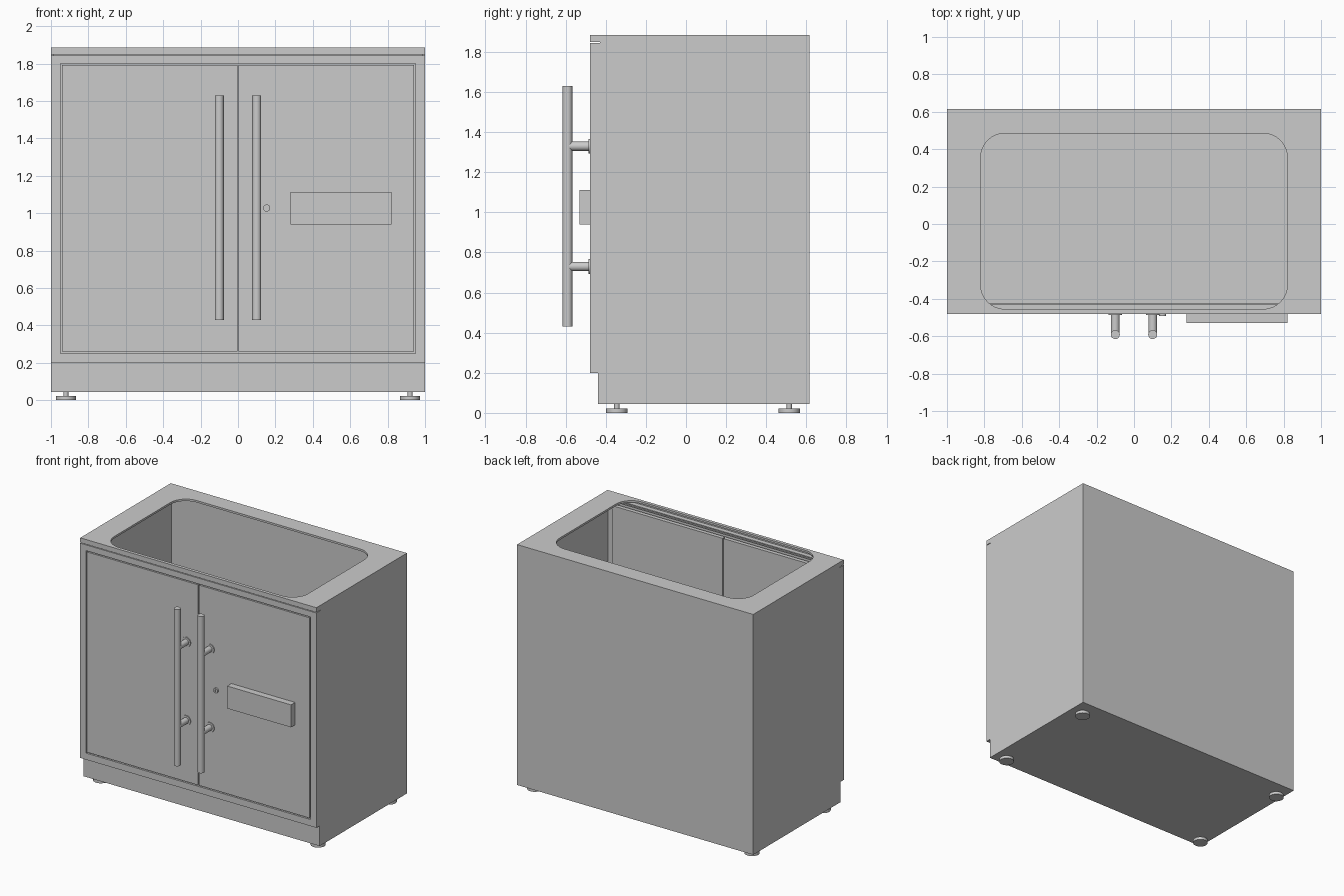
import bpy, bmesh, math
from mathutils import Matrix, Vector

if "Cube" in bpy.data.objects:
    bpy.data.objects.remove(bpy.data.objects["Cube"])

FRONT, BACK, TOP, BASE = -0.48, 0.615, 1.885, 0.045
T = 0.015  # sheet thickness


def finish(name, bm, smooth=False):
    bmesh.ops.recalc_face_normals(bm, faces=bm.faces)
    me = bpy.data.meshes.new(name)
    bm.to_mesh(me)
    bm.free()
    ob = bpy.data.objects.new(name, me)
    bpy.context.collection.objects.link(ob)
    if smooth:
        bpy.ops.object.select_all(action='DESELECT')
        bpy.context.view_layer.objects.active = ob
        ob.select_set(True)
        bpy.ops.object.shade_smooth_by_angle(angle=math.radians(35))
    return ob


def box(name, x0, x1, y0, y1, z0, z1):
    bm = bmesh.new()
    bmesh.ops.create_cube(bm, size=1)
    bmesh.ops.scale(bm, vec=(x1 - x0, y1 - y0, z1 - z0), verts=bm.verts)
    bmesh.ops.translate(bm, vec=((x0 + x1) / 2, (y0 + y1) / 2, (z0 + z1) / 2), verts=bm.verts)
    return finish(name, bm)


def prism(name, points, offset):
    bm = bmesh.new()
    face = bm.faces.new([bm.verts.new(p) for p in points])
    ext = bmesh.ops.extrude_face_region(bm, geom=[face])
    bmesh.ops.translate(bm, vec=offset, verts=[v for v in ext['geom'] if isinstance(v, bmesh.types.BMVert)])
    return finish(name, bm)


def rods(name, parts, seg=32):
    """Each part: start point, end point, radius."""
    bm = bmesh.new()
    for a, b, r in parts:
        a, b = Vector(a), Vector(b)
        rot = (b - a).to_track_quat('Z', 'Y').to_matrix().to_4x4()
        bmesh.ops.create_cone(bm, cap_ends=True, segments=seg, radius1=r, radius2=r,
                              depth=(b - a).length, matrix=Matrix.Translation((a + b) / 2) @ rot)
    return finish(name, bm, True)


def cut(target, cutter):
    cutter.hide_render = True
    mod = target.modifiers.new("cut", 'BOOLEAN')
    mod.operation, mod.solver, mod.object = 'DIFFERENCE', 'EXACT', cutter
    bpy.context.view_layer.objects.active = target
    bpy.ops.object.modifier_apply(modifier=mod.name)
    bpy.data.objects.remove(cutter)


# cabinet shell, a side profile with a toe-kick step, and its hollow inside
def side_profile(name, hx, t):
    yz = [(FRONT + t, TOP - t), (BACK - t, TOP - t), (BACK - t, BASE + t),
          (FRONT + 0.04 + t, BASE + t), (FRONT + 0.04 + t, 0.2 + t), (FRONT + t, 0.2 + t)]
    return prism(name, [(-hx, y, z) for y, z in yz], (2 * hx, 0, 0))


shell = side_profile("cabinet_shell", 1.0, 0)
cut(shell, side_profile("hollow_cutter", 1.0 - T, T))

# rounded opening in the top
r, pts = 0.13, []
for cx, cy, a0 in ((0.82 - r, 0.485 - r, 0), (-0.82 + r, 0.485 - r, 90),
                   (-0.82 + r, -0.455 + r, 180), (0.82 - r, -0.455 + r, 270)):
    for i in range(9):
        a = math.radians(a0 + 90 * i / 8)
        pts.append((cx + r * math.cos(a), cy + r * math.sin(a), TOP - 0.03))
cut(shell, prism("opening_cutter", pts, (0, 0, 0.1)))

# door opening, and the thin joint under the top
cut(shell, box("door_cutter", -0.95, 0.95, -0.6, -0.44, 0.25, 1.8))
cut(shell, box("joint_cutter", -1.1, 1.1, -0.6, -0.43, 1.844, 1.849))

# folded flanges on either side of the joint
e = 0.001
box("top_flange", -1 + T - e, 1 - T + e, FRONT + T - e, -0.43, 1.849, 1.857)
box("front_rail_flange", -1 + T - e, 1 - T + e, FRONT + T - e, -0.43, 1.836, 1.844)

for side, label in ((-1, "left"), (1, "right")):
    # door
    xs = sorted((side * 0.004, side * 0.942))
    box(label + "_door", xs[0], xs[1], FRONT, -0.45, 0.259, 1.792)
    # bar handle with two posts and base plates
    x = side * 0.1
    parts = [((x, -0.591, 0.43), (x, -0.591, 1.63), 0.024)]
    for z in (0.73, 1.33):
        parts.append(((x, -0.585, z), (x, FRONT + 0.005, z), 0.023))
        parts.append(((x, FRONT - 0.007, z), (x, FRONT + 0.005, z), 0.037))
    rods(label + "_handle", parts)
    # levelling feet
    for y, place in ((-0.345, "front"), (0.515, "back")):
        rods(f"{place}_{label}_foot", [((side * 0.92, y, 0), (side * 0.92, y, 0.022), 0.053),
                                       ((side * 0.92, y, 0.02), (side * 0.92, y, 0.05), 0.013)])

# lock with key slot, and the box on the right door
lock = rods("lock", [((0.153, FRONT - 0.012, 1.027), (0.153, FRONT + 0.005, 1.027), 0.019)])
cut(lock, box("key_slot_cutter", 0.151, 0.155, -0.5, FRONT - 0.004, 1.016, 1.038))
box("control_box", 0.28, 0.82, -0.53, FRONT + e, 0.94, 1.112)
